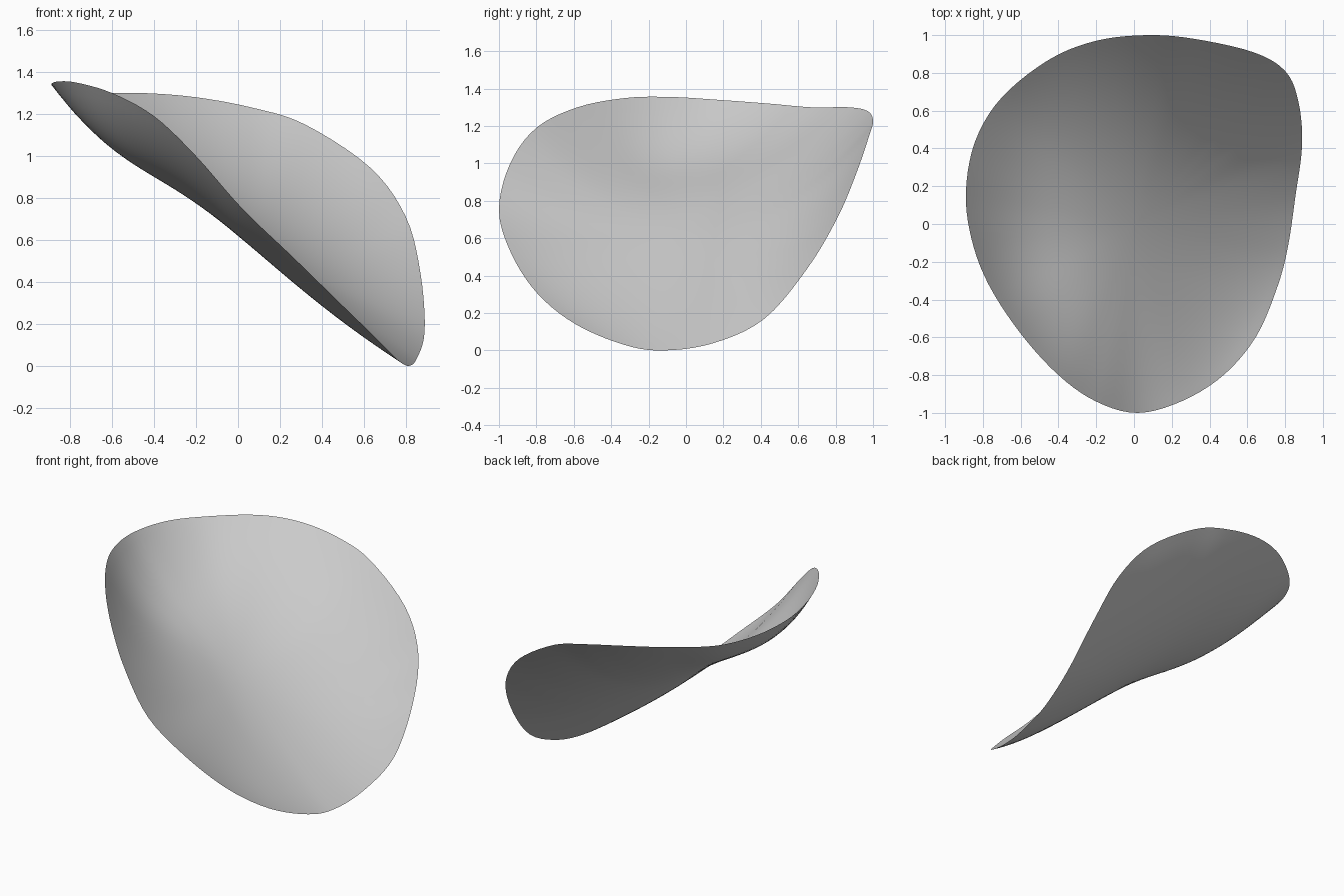
import bpy
import bmesh
from math import exp
from mathutils import Vector

RINGS = 24
STEPS = 5

if "Cube" in bpy.data.objects:
    bpy.data.objects.remove(bpy.data.objects["Cube"], do_unlink=True)

# Points around the curling rim of the sheet
RIM = [Vector(p) for p in (
    (.02, -1, .75), (.26, -.935, .52), (.48, -.795, .305),
    (.65, -.59, .14), (.76, -.33, .03), (.815, -.12, 0), (.855, .15, .04),
    (.89, .42, .17), (.87, .65, .44), (.8, .81, .71), (.63, .91, .945),
    (.32, .98, 1.15), (.07, 1, 1.23), (-.2, .97, 1.28),
    (-.45, .87, 1.3), (-.7, .67, 1.3), (-.84, .44, 1.32), (-.89, .17, 1.34),
    (-.86, -.08, 1.355), (-.77, -.32, 1.35), (-.6, -.58, 1.3),
    (-.4, -.8, 1.19), (-.2, -.94, 1))]


def smooth_loop(points, steps):
    """Closed Catmull-Rom curve through the given points."""
    result = []
    count = len(points)
    for i in range(count):
        before, start, end, after = (points[(i + k) % count] for k in (-1, 0, 1, 2))
        for step in range(steps):
            t = step / steps
            leave, arrive = (end - before) / 2, (after - start) / 2
            result.append(start + leave * t
                          + (3 * (end - start) - 2 * leave - arrive) * t ** 2
                          + (2 * (start - end) + leave + arrive) * t ** 3)
    return result


def trough_height(x, y):
    """Sloping valley, gentler at the front than at the back."""
    floor = .62 - .84 * x - .1 * x ** 2 + .22 * x ** 3
    dip = .045 * exp(-((x + .6) / .3) ** 2)
    across = y - (-.2 - .45 * x + .35 * x ** 2)
    bend = .43 + .5 * x ** 2 if across > 0 else .22 + .8 * x ** 2
    return floor - dip + bend * across ** 2


def make_material(name, colour):
    material = bpy.data.materials.new(name)
    material.use_nodes = True
    material.diffuse_color = colour
    material.node_tree.nodes["Principled BSDF"].inputs["Base Color"].default_value = colour
    return material


# Curved sheet: rings from the centre that blend from the valley to the rim
rim = smooth_loop(RIM, STEPS)
bm = bmesh.new()
centre = bm.verts.new((0, 0, trough_height(0, 0)))
previous = None
for ring in range(1, RINGS + 1):
    r = ring / RINGS
    current = []
    for edge in rim:
        x, y = edge.x * r, edge.y * r
        lift = (edge.z - trough_height(edge.x, edge.y)) * r ** 3
        current.append(bm.verts.new((x, y, trough_height(x, y) + lift)))
    for i in range(len(rim)):
        j = (i + 1) % len(rim)
        if previous is None:
            bm.faces.new((centre, current[i], current[j]))
        else:
            bm.faces.new((previous[i], current[i], current[j], previous[j]))
    previous = current

mesh = bpy.data.meshes.new("curved_sheet")
bm.to_mesh(mesh)
bm.free()
mesh.materials.append(make_material("light grey", (.6, .6, .6, 1)))
for face in mesh.polygons:
    face.use_smooth = True
sheet = bpy.data.objects.new("curved_sheet", mesh)
bpy.context.collection.objects.link(sheet)
